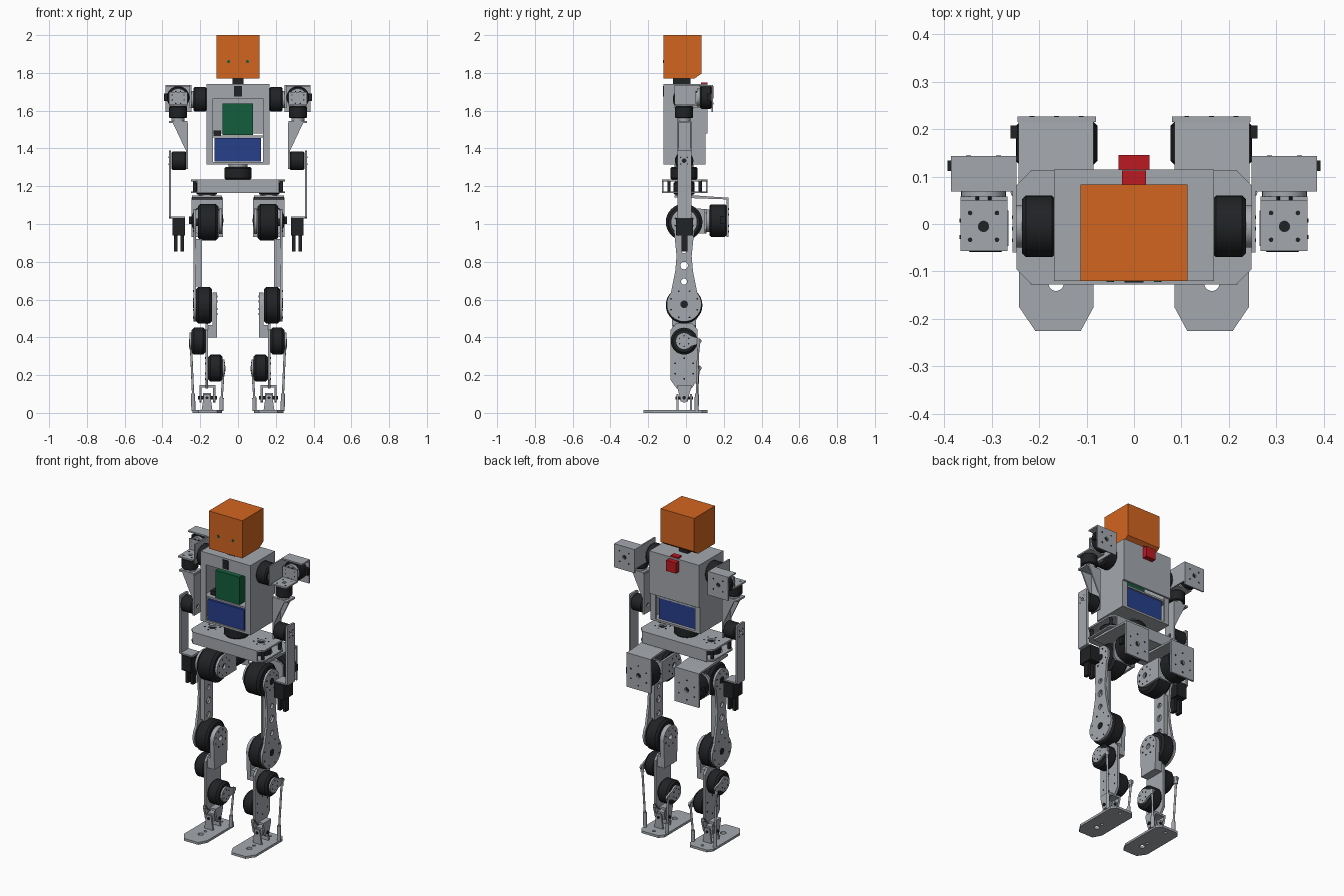
import bpy, bmesh
from math import sin, cos, radians, pi
from mathutils import Matrix, Vector

if "Cube" in bpy.data.objects:
    bpy.data.objects.remove(bpy.data.objects["Cube"])

def mat(name, c):
    m = bpy.data.materials.new(name)
    m.diffuse_color = (*c, 1)
    m.use_nodes = True
    m.node_tree.nodes["Principled BSDF"].inputs["Base Color"].default_value = m.diffuse_color
    return m

GREY = mat("grey", (0.37, 0.39, 0.42))
DARK = mat("dark", (0.015, 0.016, 0.018))
ORANGE = mat("orange", (0.65, 0.13, 0.015))
BLUE = mat("blue", (0.02, 0.05, 0.26))
GREEN = mat("green", (0.006, 0.11, 0.045))
RED = mat("red", (0.5, 0.01, 0.015))
Y = -0.01   # depth of the leg and arm joints
# columns map local (u, v, w) to world, w being the extrusion axis
AX = {'x': Matrix(((0, 0, 1), (1, 0, 0), (0, 1, 0))),
      'y': Matrix(((1, 0, 0), (0, 0, 1), (0, 1, 0))),
      'z': Matrix.Identity(3)}

def finish(name, bm, m, mirror):
    bmesh.ops.recalc_face_normals(bm, faces=bm.faces)
    for f in bm.faces:
        f.smooth = True
    for e in bm.edges:
        e.smooth = e.calc_face_angle(3) < 0.5
    me = bpy.data.meshes.new(name)
    bm.to_mesh(me)
    bm.free()
    me.materials.append(m)
    ob = bpy.data.objects.new(name, me)
    bpy.context.collection.objects.link(ob)
    if mirror:
        mod = ob.modifiers.new("mirror", 'MIRROR')
        mod.use_mirror_merge = False
    return ob

def box(name, x0, x1, y0, y1, z0, z1, m=GREY, mirror=True):
    bm = bmesh.new()
    bmesh.ops.create_cube(bm, size=1)
    for v in bm.verts:
        v.co = Vector(((x0 + x1) / 2 + v.co.x * (x1 - x0),
                       (y0 + y1) / 2 + v.co.y * (y1 - y0), (z0 + z1) / 2 + v.co.z * (z1 - z0)))
    return finish(name, bm, m, mirror)

def cyl(name, axis, centres, r, a, b, m=DARK, mirror=True, bevel=0, n=32):
    """Cylinders along axis from a to b at (u, v) centres."""
    bm = bmesh.new()
    for u, v in centres:
        rings = [(r - bevel, a), (r, a + bevel), (r, b - bevel), (r - bevel, b)] if bevel else [(r, a), (r, b)]
        loops = [[bm.verts.new(AX[axis] @ Vector((u + q * cos(2 * pi * i / n), v + q * sin(2 * pi * i / n), w)))
                  for i in range(n)] for q, w in rings]
        for p, q in zip(loops, loops[1:]):
            for i in range(n):
                bm.faces.new((p[i], p[(i + 1) % n], q[(i + 1) % n], q[i]))
        bm.faces.new(loops[0])
        bm.faces.new(loops[-1])
    return finish(name, bm, m, mirror)

def arc(u, v, r, a0, a1, n=16):
    return [(u + r * cos(radians(a0 + (a1 - a0) * i / n)), v + r * sin(radians(a0 + (a1 - a0) * i / n)))
            for i in range(n + 1)]

def plate(name, axis, outline, a, b, holes=(), m=GREY, mirror=True):
    """Flat plate from a filled 2D curve; holes are (u, v, r)."""
    cu = bpy.data.curves.new(name, 'CURVE')
    cu.dimensions, cu.fill_mode, cu.extrude = '2D', 'BOTH', (b - a) / 2
    for pts in [outline] + [arc(u, v, r, 0, 345, 23) for u, v, r in holes]:
        s = cu.splines.new('POLY')
        s.points.add(len(pts) - 1)
        for p, q in zip(s.points, pts):
            p.co = (*q, 0, 1)
        s.use_cyclic_u = True
    tmp = bpy.data.objects.new(name + "_curve", cu)
    bpy.context.collection.objects.link(tmp)
    dg = bpy.context.evaluated_depsgraph_get()
    me = bpy.data.meshes.new_from_object(tmp.evaluated_get(dg))
    bpy.data.objects.remove(tmp)
    bm = bmesh.new()
    bm.from_mesh(me)
    bmesh.ops.remove_doubles(bm, verts=bm.verts, dist=1e-5)
    for v in bm.verts:
        v.co = AX[axis] @ (v.co + Vector((0, 0, (a + b) / 2)))
    return finish(name, bm, m, mirror)

def rect(u0, u1, v0, v1, c=0.0):
    if not c:
        return [(u0, v0), (u1, v0), (u1, v1), (u0, v1)]
    return [(u0 + c, v0), (u1 - c, v0), (u1, v0 + c), (u1, v1 - c),
            (u1 - c, v1), (u0 + c, v1), (u0, v1 - c), (u0, v0 + c)]

def bolts(name, axis, u, v, r, n, a, b, size=0.005):
    ring = [(u + r * cos(2 * pi * (i + .5) / n), v + r * sin(2 * pi * (i + .5) / n)) for i in range(n)]
    cyl(name, axis, ring, size, a, b, n=8)

# head, neck and rear red switch
plate("head", 'x', [(-.12, 1.77), (.045, 1.77), (.083, 1.797), (.083, 2), (-.12, 2)], -.113, .113,
      m=ORANGE, mirror=False)
cyl("eyes", 'y', [(.05, 1.86)], .008, -.122, -.115, GREEN, n=16)
box("neck", -.03, .03, -.07, .025, 1.70, 1.775, DARK, False)
box("neck_slot", -.02, .02, -.123, -.07, 1.675, 1.73, DARK, False)
box("red_strap", -.025, .025, .08, .113, 1.72, 1.75, RED, False)
box("red_switch", -.033, .033, .113, .145, 1.665, 1.73, RED, False)

# torso shell
plate("torso_side", 'x', rect(-.12, .103, 1.315, 1.74), .157, .168)
box("torso_flange", .133, .157, -.12, -.112, 1.315, 1.665)
box("torso_back_flange", .133, .157, .095, .103, 1.315, 1.48)
box("torso_front_top", -.157, .157, -.12, -.112, 1.665, 1.74, mirror=False)
box("torso_top", -.157, .157, -.112, .103, 1.73, 1.74, mirror=False)
box("torso_bottom", -.157, .157, -.12, .103, 1.315, 1.327, mirror=False)
box("torso_back", -.168, .168, .103, .115, 1.48, 1.74, mirror=False)
box("battery", -.124, .121, -.115, .09, 1.33, 1.455, BLUE, False)
box("shelf", -.157, .157, -.105, .095, 1.458, 1.468, mirror=False)
box("controller", -.083, .08, -.1, -.01, 1.47, 1.638, GREEN, False)
box("power_module", -.13, -.09, -.08, 0, 1.469, 1.495, DARK, False)

# waist motor and pelvis frame
cyl("waist_motor", 'z', [(0, Y)], .072, 1.235, 1.303, mirror=False, bevel=.008)
cyl("waist_disc", 'z', [(0, Y)], .05, 1.3, 1.317, GREY, False)
pelvis = rect(-.248, .248, -.127, .113, .032)
plate("pelvis_top", 'z', pelvis, 1.225, 1.235, [(-.165, Y, .022), (.165, Y, .022)], mirror=False)
plate("pelvis_bottom", 'z', rect(-.248, .248, -.127, .113, .032), 1.163, 1.172,
      [(-.165, Y, .06), (.165, Y, .06), (0, Y, .06)], mirror=False)
for n, y in (("front", -.127), ("back", .105)):
    box("pelvis_" + n, -.218, .218, y, y + .008, 1.172, 1.225, mirror=False)
cyl("hip_yaw_motor", 'z', [(.165, Y)], .055, 1.155, 1.224, bevel=.006)
cyl("pelvis_post", 'z', [(.23, -.09), (.23, .075)], .009, 1.172, 1.225, n=12)
bolts("pelvis_bolts", 'z', .165, Y, .042, 6, 1.23, 1.2365)

# shoulders
cyl("shoulder_motor", 'x', [(-.005, 1.66)], .065, .165, .236, bevel=.008)
cyl("shoulder_disc", 'x', [(-.005, 1.66)], .045, .236, .247, GREY)
plate("shoulder_side_plate", 'x', rect(-.06, .14, 1.615, 1.735), .247, .256)
box("shoulder_top_plate", .247, .385, .068, .143, 1.727, 1.736)
plate("shoulder_back_plate", 'y', rect(.247, .385, 1.592, 1.736), .135, .143, [(.317, 1.67, .012)])
bolts("shoulder_bolts", 'y', .317, 1.67, .045, 4, .14, .1445)
cyl("shoulder_roll_motor", 'y', [(.317, 1.67)], .06, .075, .135, bevel=.006)
box("shoulder_plug", .37, .393, .112, .134, 1.65, 1.69, DARK)
cyl("shoulder_roll_disc", 'y', [(.317, 1.67)], .047, .058, .075, GREY)
bolts("shoulder_roll_bolts", 'y', .317, 1.67, .034, 8, .05, .06, .004)
box("arm_bracket_back", .267, .366, .05, .058, 1.625, 1.70)
plate("arm_bracket", 'z', rect(.267, .366, -.057, .058), 1.625, 1.634, [(.317, -.005, .011)])
bolts("arm_bracket_bolts", 'z', .317, -.005, .04, 4, 1.63, 1.6355)

# arms
cyl("arm_yaw_motor", 'z', [(.317, Y)], .047, 1.56, 1.625, bevel=.005)
cyl("arm_yaw_disc", 'z', [(.317, Y)], .035, 1.545, 1.56, GREY)
box("upper_arm_top", .267, .366, -.046, .028, 1.535, 1.546)
plate("upper_arm_plate", 'x', rect(-.046, .028, 1.29, 1.535), .264, .274, [(Y, 1.335, .012)])
plate("upper_arm_gusset", 'y', [(.274, 1.535), (.345, 1.535), (.274, 1.385)], -.046, -.038)
plate("upper_arm_gusset_back", 'y', [(.274, 1.535), (.345, 1.535), (.274, 1.385)], .02, .028)
cyl("elbow_motor", 'x', [(Y, 1.335)], .049, .274, .352, bevel=.006)
plate("forearm_plate", 'x', rect(-.046, .028, 1.03, 1.39, .006), .354, .366, [(Y, 1.335, .01)])
bolts("elbow_bolts", 'x', Y, 1.335, .025, 4, .36, .3675, .004)
box("wrist_plate", .28, .354, -.046, .028, 1.03, 1.04)
box("hand", .28, .346, -.052, .038, .94, 1.032, DARK)
for i, x in enumerate((.286, .321)):
    box(f"finger_{i}", x, x + .018, -.025, .008, .855, .945, DARK)

# hips
cyl("hip_yaw_disc", 'z', [(.165, Y)], .045, 1.145, 1.16, GREY)
plate("hip_top_plate", 'x', [(-.06, 1.14), (.225, 1.13), (.225, 1.139), (.05, 1.151), (-.06, 1.151)], .085, .243)
plate("hip_back_plate", 'y', rect(.08, .245, .932, 1.14), .215, .226, [(.163, 1.02, .014)])
bolts("hip_back_bolts", 'y', .163, 1.02, .06, 6, .22, .2275)
cyl("hip_roll_motor", 'y', [(.163, 1.018)], .086, .125, .215, bevel=.008)
box("hip_plug", .23, .26, .18, .208, 1.0, 1.04, DARK)
cyl("hip_roll_disc", 'y', [(.163, 1.018)], .06, .108, .125, GREY)
plate("hip_link_back", 'y', rect(.088, .235, .95, 1.08, .02), .097, .109)
plate("hip_link_side", 'x', [(.109, .95), (.109, 1.08)] + arc(Y, 1.015, .068, 90, 270), .086, .1,
      [(Y, 1.015, .016)])
bolts("hip_link_bolts", 'x', Y, 1.015, .05, 8, .0845, .09)
cyl("hip_pitch_motor", 'x', [(Y, 1.01)], .097, .104, .212, bevel=.014)

# thighs
thigh_holes = [(Y, .86, .015), (Y, .78, .02), (Y, .695, .016)]
plate("thigh_outer", 'x', arc(Y, .575, .092, 140, 400, 24) + [(.037, .75), (.03, .83)]
      + arc(Y, 1.01, .07, -40, 220) + [(-.05, .83), (-.057, .75)], .222, .236, thigh_holes)
plate("thigh_inner", 'x', rect(-.05, .03, .665, .92), .191, .202, thigh_holes)
for i, y in enumerate((-.046, .02)):
    box(f"thigh_rib_{i}", .202, .222, y, y + .006, .67, .92)
for n, z, r in (("hip", 1.01, .05), ("knee", .575, .075)):
    bolts(n + "_bolts", 'x', Y, z, r, 8, .23, .2375)
    cyl(n + "_hub", 'x', [(Y, z)], .02, .2, .238, n=20)

# knees and shins
cyl("knee_motor", 'x', [(Y, .57)], .097, .138, .222, bevel=.012)
plate("knee_inner", 'x', [(-.07, .4), (.05, .4)] + arc(Y, .57, .068, 0, 180), .11, .136, [(Y, .57, .016)])
bolts("knee_inner_bolts", 'x', Y, .57, .05, 8, .1085, .112)
box("shin_step", .11, .172, -.07, .05, .4, .412)
box("shin_spacer", .136, .16, -.07, .05, .412, .465)
plate("shin_plate", 'x', [(-.05, .13), (.03, .13), (.062, .175), (.062, .44), (.035, .472), (-.055, .472),
                          (-.082, .44), (-.082, .175)], .158, .172)
bolts("shin_bolts", 'x', Y, .235, .055, 6, .17, .1735)
cyl("ankle_motor_upper", 'x', [(Y, .38)], .071, .172, .246, bevel=.012)
cyl("ankle_motor_lower", 'x', [(Y, .237)], .071, .082, .158, bevel=.012)

# ankle cranks and push rods
def crank(name, z, a, b):
    plate(name, 'x', arc(Y, z, .045, 40, 320) + arc(.068, z, .014, -90, 90, 8), a, b)
    bolts(name + "_bolts", 'x', Y, z, .028, 6, a - .001, b + .001, .004)

def rod(name, x0, z0, x1):
    top, low = Vector((x0, .066, z0)), Vector((x1, .056, .05))
    for part, p, q, r in (("", top, low, .006), ("_end", low.lerp(top, .16), Vector((x1, .056, .01)), .011),
                          ("_tip", top + Vector((0, 0, .012)), top.lerp(low, .1), .01)):
        bm = bmesh.new()
        d = q - p
        M = Matrix.Translation((p + q) / 2) @ d.to_track_quat('Z', 'Y').to_matrix().to_4x4()
        bmesh.ops.create_cone(bm, cap_ends=True, segments=12, radius1=r, radius2=r, depth=d.length, matrix=M)
        finish(name + part, bm, GREY, True)

crank("crank_upper", .38, .246, .256)
crank("crank_lower", .237, .071, .082)
rod("outer_rod", .25, .38, .236)
rod("inner_rod", .076, .237, .088)

# ankle joints and feet
box("ankle_top", .12, .205, -.046, .028, .134, .147)
for i, x in enumerate((.12, .193)):
    plate(f"ankle_fork_{i}", 'x', [(-.046, .134), (-.03, .075)] + arc(Y, .075, .02, 180, 360, 8) + [(.028, .134)],
          x, x + .012)
box("ankle_cross", .142, .186, -.03, .01, .06, .105)
cyl("ankle_pin", 'x', [(Y, .08)], .009, .112, .213, n=16)
for i, y in enumerate((-.05, .02)):
    plate(f"foot_post_{i}", 'y', [(.135, .012), (.193, .012), (.18, .1), (.148, .1)], y, y + .011)
cyl("foot_pin", 'y', [(.164, .08)], .008, -.055, .037, n=16)
plate("foot", 'z', [(.112, -.225), (.208, -.225), (.242, -.175), (.242, .085), (.22, .113), (.108, .113),
                    (.085, .085), (.085, -.175)], 0, .014,
      [(.164, -.125, .016), (.164, -.08, .009), (.164, .075, .009)])
